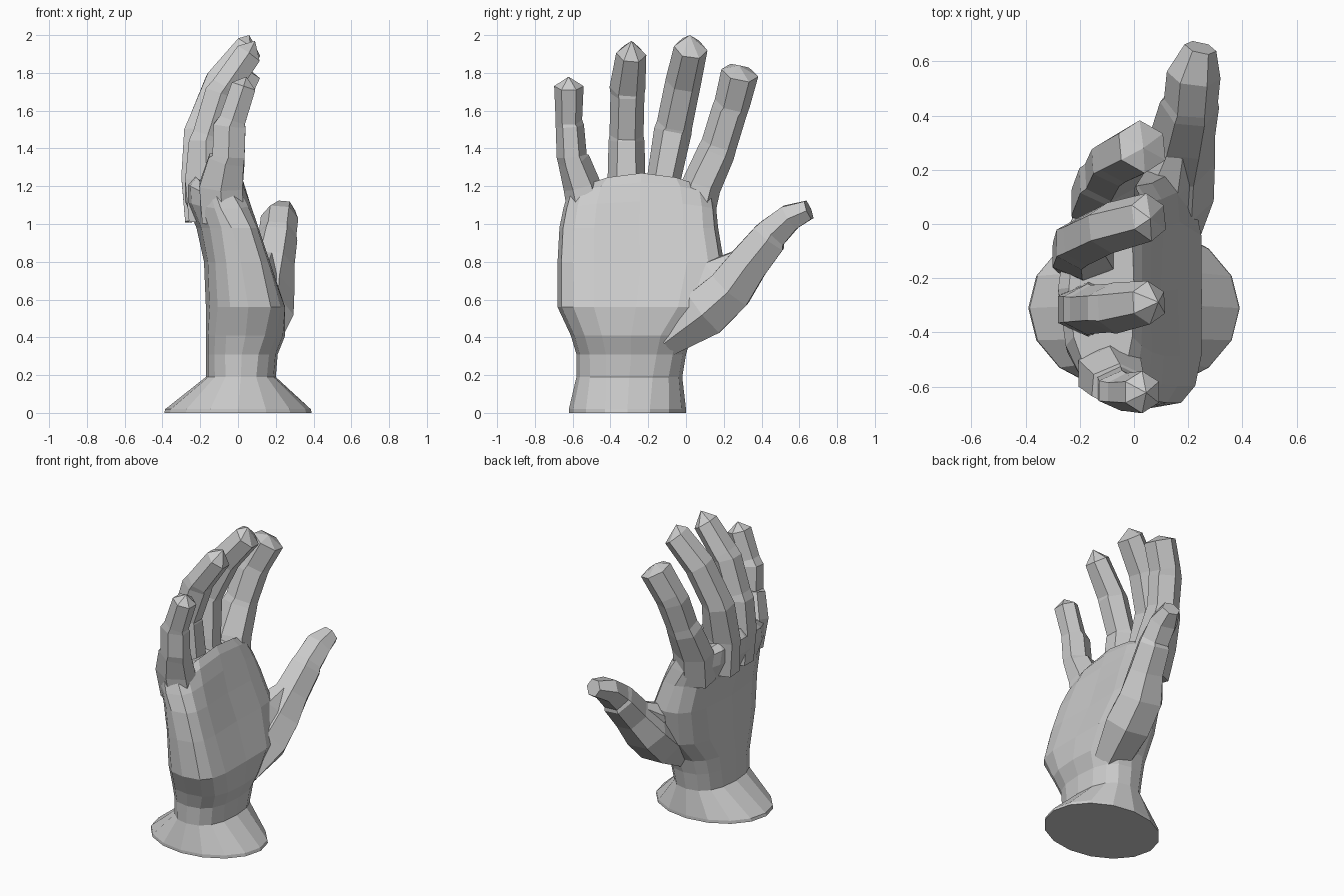
import bpy, bmesh, math
from mathutils import Vector


def loft(name, rings, apex=None):
    """Skin a stack of equal-sized rings, cap the ends, flat shaded."""
    bm = bmesh.new()
    vs = [[bm.verts.new(p) for p in r] for r in rings]
    n = len(vs[0])
    for a, b in zip(vs, vs[1:]):
        for i in range(n):
            j = (i + 1) % n
            bm.faces.new((a[i], a[j], b[j], b[i]))
    bm.faces.new(vs[0][::-1])
    if apex is None:
        bm.faces.new(vs[-1])
    else:
        tip = bm.verts.new(apex)
        for i in range(n):
            bm.faces.new((vs[-1][i], vs[-1][(i + 1) % n], tip))
    bmesh.ops.recalc_face_normals(bm, faces=bm.faces)
    me = bpy.data.meshes.new(name)
    bm.to_mesh(me)
    bm.free()
    ob = bpy.data.objects.new(name, me)
    bpy.context.collection.objects.link(ob)
    return ob


def digit(name, path, wide, apex=None):
    """Six-sided tube along path points (x, y, z, half width, half depth)."""
    pts = [Vector(p[:3]) for p in path]
    rings = []
    for k, p in enumerate(path):
        t = (pts[min(k + 1, len(pts) - 1)] - pts[max(k - 1, 0)]).normalized()
        w = Vector(wide)
        w = (w - t * w.dot(t)).normalized()
        d = w.cross(t)
        rings.append([pts[k] + w * p[3] * math.cos(i * math.pi / 3)
                      + d * p[4] / 0.866 * math.sin(i * math.pi / 3) for i in range(6)])
    return loft(name, rings, apex)


def spow(c, e):
    return math.copysign(abs(c) ** e, c)


# wrist and palm sections: z, y low, y high, x back, x front, squareness, dome, dish, arch
sections = [
    (0.00, -0.62, 0.00, -0.39, 0.39, 1.00, 0.0, 0.0, 0.0),
    (0.02, -0.62, 0.00, -0.385, 0.385, 1.00, 0.0, 0.0, 0.0),
    (0.19, -0.58, -0.02, -0.17, 0.20, 0.85, 0.0, 0.0, 0.0),
    (0.31, -0.58, 0.00, -0.17, 0.21, 0.80, 0.0, 0.0, 0.0),
    (0.41, -0.61, 0.03, -0.17, 0.25, 0.75, 0.0, 0.0, 0.0),
    (0.56, -0.68, 0.15, -0.17, 0.28, 0.65, 0.1, 0.03, 0.0),
    (0.80, -0.68, 0.20, -0.18, 0.21, 0.60, 0.15, 0.05, 0.0),
    (0.98, -0.67, 0.17, -0.22, 0.15, 0.60, 0.25, 0.05, 0.0),
    (1.12, -0.65, 0.16, -0.28, 0.10, 0.60, 0.35, 0.04, 0.04),
    (1.22, -0.63, 0.15, -0.28, 0.05, 0.65, 0.35, 0.02, 0.07),
    (1.27, -0.59, 0.12, -0.24, 0.00, 0.70, 0.30, 0.0, 0.09),
]
rings = []
for z, y0, y1, xb, xf, e, dome, dish, arch in sections:
    ring = []
    for i in range(16):
        a = 2 * math.pi * i / 16
        u, v = spow(math.cos(a), e), spow(math.sin(a), e)
        mid, half = (xb + xf) / 2, (xf - xb) / 2
        x = mid + half * v
        if v < 0:
            x += dome * u * u * half * 1.2          # rounded back of the hand
        else:
            x -= dish * (1 - u * u) * v             # hollow of the palm
        ring.append((x, (y0 + y1) / 2 + (y1 - y0) / 2 * u, z - arch * u * u))
    rings.append(ring)
loft("palm_and_wrist", rings)

# fingers, with slim rings marking the joint creases
Y = (0, 1, 0)
digit("little_finger", [
    (-0.08, -0.51, 1.02, 0.11, 0.11), (-0.09, -0.55, 1.20, 0.10, 0.115),
    (-0.06, -0.595, 1.34, 0.085, 0.095), (-0.05, -0.605, 1.36, 0.08, 0.085),
    (-0.045, -0.615, 1.52, 0.075, 0.085), (-0.03, -0.62, 1.55, 0.07, 0.07),
    (0.03, -0.62, 1.73, 0.078, 0.065)], Y, (0.045, -0.622, 1.78))
digit("ring_finger", [
    (-0.15, -0.31, 1.02, 0.10, 0.11), (-0.17, -0.315, 1.24, 0.10, 0.11),
    (-0.17, -0.315, 1.44, 0.095, 0.09), (-0.16, -0.315, 1.47, 0.09, 0.08),
    (-0.09, -0.31, 1.69, 0.09, 0.085), (-0.07, -0.31, 1.72, 0.095, 0.075),
    (0.055, -0.29, 1.90, 0.08, 0.07)], Y, (0.09, -0.288, 1.97))
digit("middle_finger", [
    (-0.17, -0.13, 1.02, 0.10, 0.11), (-0.19, -0.115, 1.25, 0.09, 0.11),
    (-0.195, -0.07, 1.49, 0.10, 0.09), (-0.18, -0.06, 1.53, 0.095, 0.085),
    (-0.09, -0.015, 1.75, 0.095, 0.085), (0.055, 0.025, 1.93, 0.09, 0.075)],
    Y, (0.06, 0.02, 2.0))
digit("index_finger", [
    (-0.09, 0.03, 1.00, 0.11, 0.12), (-0.11, 0.08, 1.20, 0.105, 0.12),
    (-0.10, 0.16, 1.38, 0.10, 0.10), (-0.09, 0.175, 1.42, 0.095, 0.09),
    (-0.06, 0.23, 1.60, 0.095, 0.095), (-0.045, 0.245, 1.64, 0.095, 0.09),
    (0.03, 0.285, 1.80, 0.10, 0.09)], Y, (0.035, 0.28, 1.84))

# thumb with its fleshy base
digit("thumb", [
    (0.09, -0.10, 0.38, 0.13, 0.08), (0.13, 0.10, 0.53, 0.165, 0.13),
    (0.14, 0.235, 0.655, 0.16, 0.12), (0.18, 0.33, 0.79, 0.12, 0.105),
    (0.205, 0.44, 0.925, 0.11, 0.095), (0.21, 0.455, 0.95, 0.10, 0.085),
    (0.22, 0.55, 1.035, 0.10, 0.07), (0.245, 0.65, 1.075, 0.06, 0.05)], (1, 0, 0))

# skin web between thumb and palm
digit("thumb_web", [
    (0.10, 0.06, 0.62, 0.12, 0.10), (0.11, 0.16, 0.74, 0.10, 0.08),
    (0.15, 0.27, 0.82, 0.06, 0.04)], (1, 0, 0))
